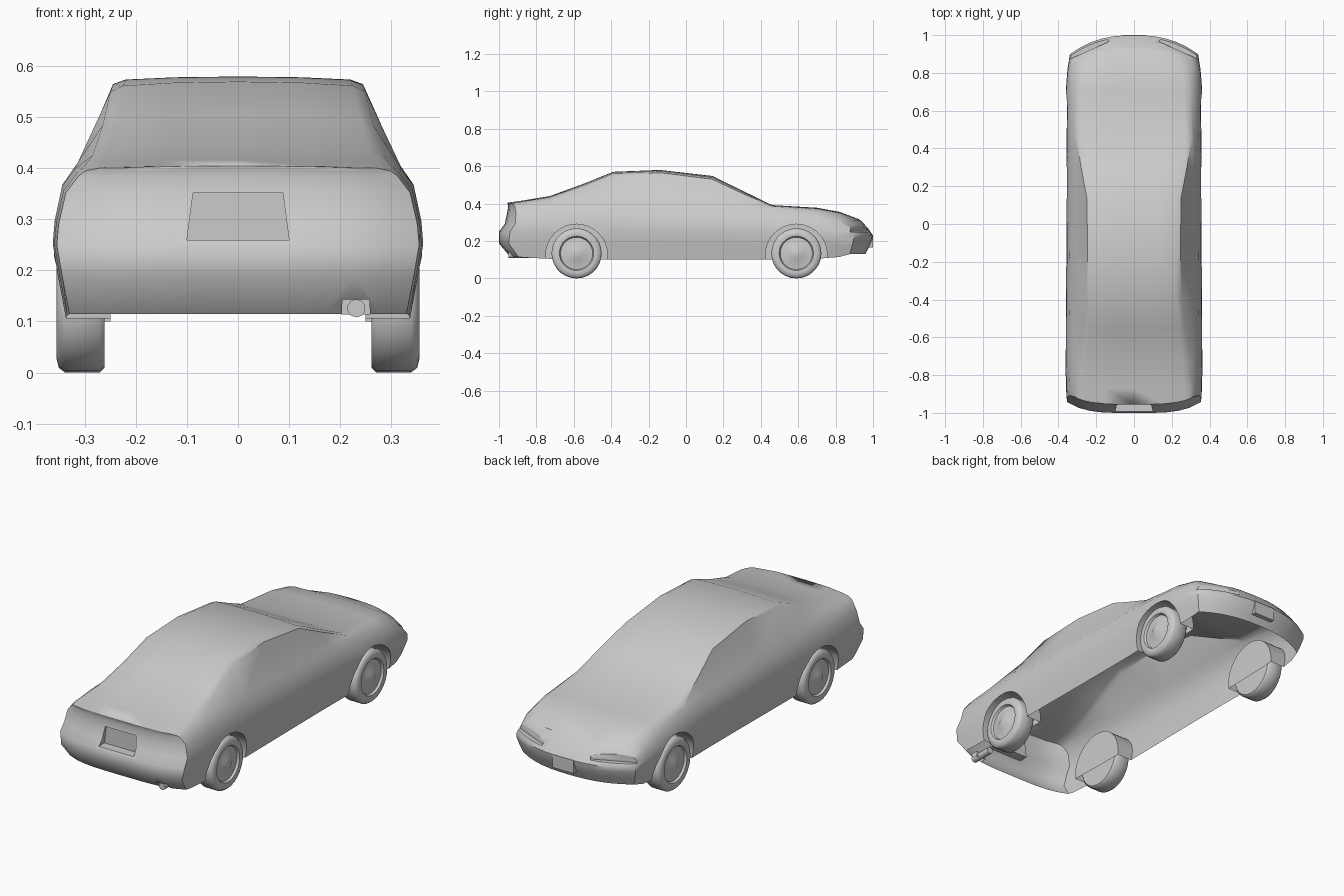
import bpy, bmesh, math
from mathutils import Matrix

cube = bpy.data.objects.get("Cube")
if cube:
    bpy.data.objects.remove(cube, do_unlink=True)

GREY = (0.6, 0.6, 0.6, 1)
grey = bpy.data.materials.new("plain grey")
grey.use_nodes = True
grey.diffuse_color = GREY
grey.node_tree.nodes["Principled BSDF"].inputs["Base Color"].default_value = GREY


def make_object(name, bm):
    bmesh.ops.recalc_face_normals(bm, faces=bm.faces)
    mesh = bpy.data.meshes.new(name)
    bm.to_mesh(mesh)
    bm.free()
    mesh.materials.append(grey)
    obj = bpy.data.objects.new(name, mesh)
    bpy.context.collection.objects.link(obj)
    return obj


def smooth(obj, degrees):
    bpy.ops.object.select_all(action="DESELECT")
    obj.select_set(True)
    bpy.context.view_layer.objects.active = obj
    bpy.ops.object.shade_smooth_by_angle(angle=math.radians(degrees))


def box(name, lo, hi, turn=0.0, top_taper=1.0):
    bm = bmesh.new()
    bmesh.ops.create_cube(bm, size=1)
    mid = [(a + b) / 2 for a, b in zip(lo, hi)]
    for v in bm.verts:
        if v.co.z > 0:
            v.co.x *= top_taper
    size = [b - a for a, b in zip(lo, hi)]
    bmesh.ops.scale(bm, vec=size, verts=bm.verts)
    bm.transform(Matrix.Translation(mid) @ Matrix.Rotation(turn, 4, "Z"))
    return make_object(name, bm)


def cylinder(name, radius, depth, centre, axis, sides):
    bm = bmesh.new()
    bmesh.ops.create_cone(bm, cap_ends=True, segments=sides, radius1=radius,
                          radius2=radius, depth=depth)
    bm.transform(Matrix.Translation(centre) @ Matrix.Rotation(math.pi / 2, 4, axis))
    return make_object(name, bm)


def lerp(table, t):
    for (a, p), (b, q) in zip(table, table[1:]):
        if t <= b:
            return p + (q - p) * max(0, (t - a) / (b - a))
    return table[-1][1]


# Body stations: y, half width, sill z, belt z, rail x, rail z, top z
STATIONS = [
    (-0.95, 0.355, 0.115, 0.385, 0.30, 0.395, 0.405),
    (-0.87, 0.36, 0.112, 0.39, 0.30, 0.405, 0.417),
    (-0.73, 0.363, 0.105, 0.40, 0.285, 0.425, 0.44),
    (-0.55, 0.362, 0.10, 0.405, 0.265, 0.485, 0.505),
    (-0.39, 0.36, 0.10, 0.405, 0.25, 0.55, 0.57),
    (-0.14, 0.358, 0.10, 0.40, 0.245, 0.565, 0.58),
    (0.14, 0.356, 0.10, 0.39, 0.25, 0.53, 0.548),
    (0.30, 0.356, 0.10, 0.385, 0.28, 0.455, 0.47),
    (0.46, 0.358, 0.10, 0.375, 0.305, 0.385, 0.392),
    (0.70, 0.362, 0.105, 0.35, 0.295, 0.367, 0.378),
    (0.82, 0.352, 0.115, 0.325, 0.285, 0.343, 0.356),
    (0.93, 0.34, 0.13, 0.285, 0.27, 0.30, 0.315),
]
FLANK = [(0, 0.93), (0.27, 0.97), (0.5, 1), (0.65, 0.99), (0.88, 0.95), (1, 0.88)]
CROWN = [(1, 0), (0.9, 0.6), (0.5, 0.9), (0, 1)]
TAIL = [(0.115, -0.94), (0.17, -1), (0.26, -1), (0.29, -0.97), (0.38, -0.95), (0.405, -0.955)]
NOSE = [(0.13, 0.96), (0.2, 0.995), (0.23, 1), (0.266, 0.975), (0.315, 0.93)]


def tail_y(x, z):
    return lerp(TAIL, z) + 0.03 * (abs(x) / 0.3) ** 4


def nose_y(x, z):
    return lerp(NOSE, z) - 0.08 * (abs(x) / 0.31) ** 2.5


def half_section(w, sill, belt, rail_x, rail_z, top):
    side = [(w * k, sill + (belt - sill) * f) for f, k in FLANK]
    return side + [(rail_x * k, rail_z + (top - rail_z) * f) for k, f in CROWN]


def cap(bm, ring, end_y, columns=12):
    # Close one end with horizontal rows that follow the bumper curve
    last = len(ring) // 2
    rows = []
    for i in range(last):
        a, b = ring[i], ring[-1 - i]
        inner = []
        for c in range(1, columns):
            x = a.co.x + (b.co.x - a.co.x) * c / columns
            inner.append(bm.verts.new((x, end_y(x, a.co.z), a.co.z)))
        rows.append([a] + inner + [b])
    for low, high in zip(rows, rows[1:]):
        for c in range(columns):
            bm.faces.new((low[c], low[c + 1], high[c + 1], high[c]))
    for c in range(columns):
        bm.faces.new((rows[-1][c], rows[-1][c + 1], ring[last]))
    return rows[0]


def build_body():
    bm = bmesh.new()
    rings = []
    for n, (y, *shape) in enumerate(STATIONS):
        half = half_section(*shape)
        outline = half + [(-x, z) for x, z in reversed(half[:-1])]
        end = {0: tail_y, len(STATIONS) - 1: nose_y}.get(n, lambda x, z: y)
        rings.append([bm.verts.new((x, end(x, z), z)) for x, z in outline])
    for a, b in zip(rings, rings[1:]):
        for i in range(len(a) - 1):
            bm.faces.new((a[i], a[i + 1], b[i + 1], b[i]))
    rear, front = cap(bm, rings[0], tail_y), cap(bm, rings[-1], nose_y)
    # Temporary floor so that the cutters work on a closed solid
    for a, b in zip(rings[1:-1], rings[2:-1]):
        bm.faces.new((a[0], b[0], b[-1], a[-1]))
    bm.faces.new(rear + [rings[1][-1], rings[1][0]])
    bm.faces.new(front + [rings[-2][-1], rings[-2][0]])
    return make_object("body_shell", bm)


body = build_body()
AXLES = {"rear": -0.585, "front": 0.59}
SIDES = {"left": 1, "right": -1}

# Wheel wells, plate recess, exhaust notch and headlight slots
cutters = [cylinder("well_cutter", 0.165, 0.25, (s * 0.375, y, 0.125), "Y", 32)
           for s in SIDES.values() for y in AXLES.values()]
cutters.append(box("plate_cutter", (-0.1, -1.1, 0.26), (0.1, -0.945, 0.352), top_taper=0.88))
cutters.append(box("exhaust_cutter", (0.2, -1.1, 0.05), (0.262, -0.9, 0.143), top_taper=0.85))
for s in SIDES.values():
    cutters.append(box("headlight_cutter", (s * 0.25 - 0.11, 0.917, 0.247),
                       (s * 0.25 + 0.11, 0.997, 0.283), turn=-s * 0.42))
for cutter in cutters:
    cutter.hide_render = True
    mod = body.modifiers.new("cut", "BOOLEAN")
    mod.operation, mod.solver, mod.object = "DIFFERENCE", "EXACT", cutter
graph = bpy.context.evaluated_depsgraph_get()
cut_mesh = bpy.data.meshes.new_from_object(body.evaluated_get(graph))
body.modifiers.clear()
body.data = cut_mesh
for cutter in cutters:
    bpy.data.objects.remove(cutter, do_unlink=True)

# Open the underside
bm = bmesh.new()
bm.from_mesh(cut_mesh)
floor = [f for f in bm.faces if f.normal.z < -0.85 and f.calc_center_median().z < 0.135]
bmesh.ops.delete(bm, geom=floor, context="FACES")
bm.to_mesh(cut_mesh)
bm.free()
smooth(body, 40)

# Wheels: offset from the wheel's middle, radius
WHEEL = [(-0.047, 0), (-0.047, 0.125), (-0.038, 0.134), (0.03, 0.134), (0.042, 0.125),
         (0.047, 0.105), (0.045, 0.092), (0.034, 0.086), (0.038, 0.04), (0.046, 0.024), (0.046, 0)]
for end, y in AXLES.items():
    for side, s in SIDES.items():
        bm = bmesh.new()
        path = [bm.verts.new((s * x, 0, r)) for x, r in WHEEL]
        edges = [bm.edges.new(pair) for pair in zip(path, path[1:])]
        bmesh.ops.spin(bm, geom=path + edges, cent=(0, 0, 0), axis=(1, 0, 0),
                       angle=2 * math.pi, steps=28)
        bmesh.ops.remove_doubles(bm, verts=bm.verts, dist=0.0005)
        bm.transform(Matrix.Translation((s * 0.309, y, 0.134)))
        smooth(make_object(f"{end}_{side}_wheel", bm), 45)

# Exhaust pipe and front plate
smooth(cylinder("exhaust_pipe", 0.018, 0.12, (0.232, -0.89, 0.126), "X", 10), 40)
box("front_plate", (-0.06, 0.975, 0.165), (0.06, 1.0, 0.232))
